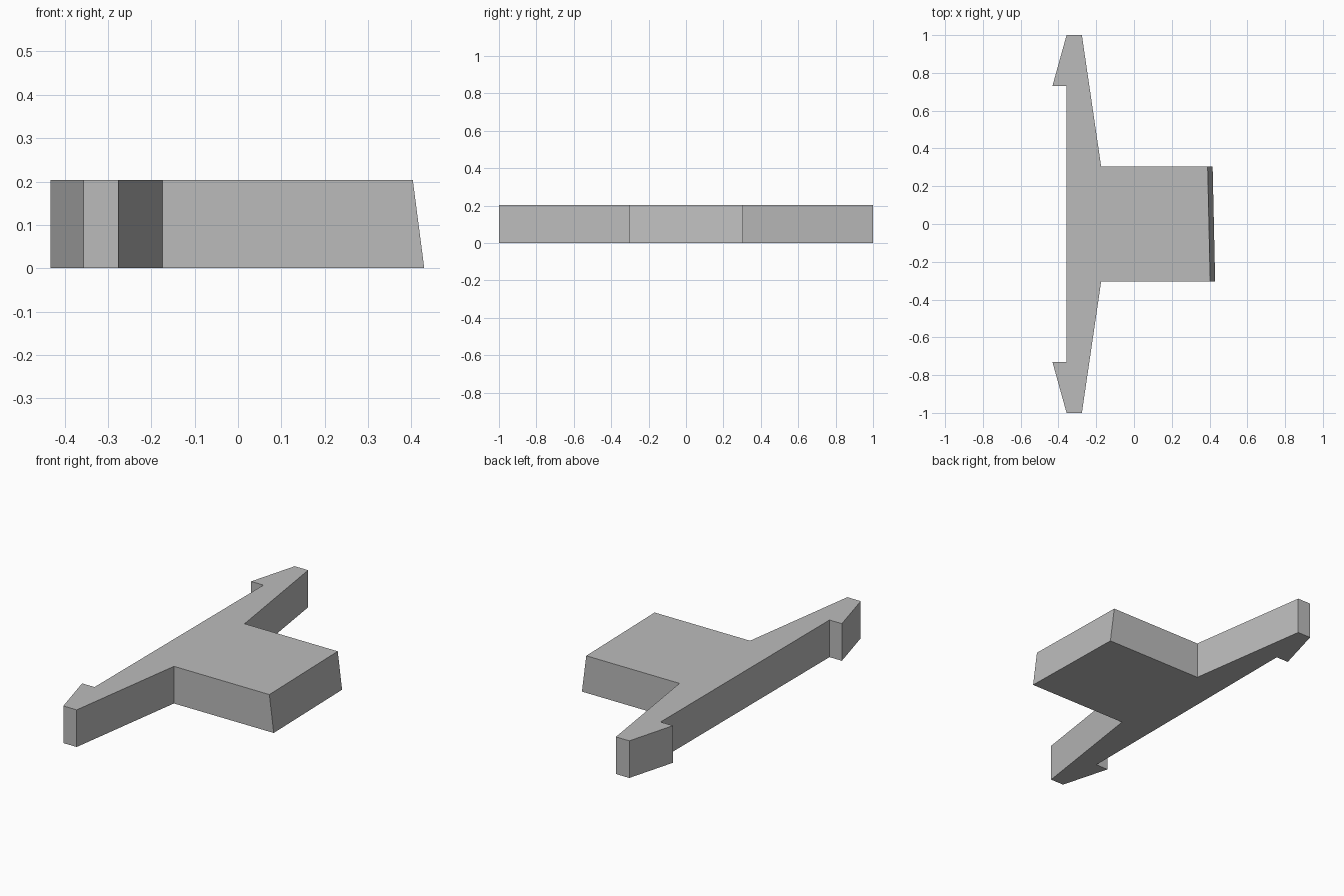
import bpy
import bmesh

cube = bpy.data.objects.get("Cube")
if cube:
    bpy.data.objects.remove(cube, do_unlink=True)

HEIGHT = 0.203

# Half outline of the plate, from the block's end round to the hooked arm tip
half = [(0.42, 0.305), (-0.174, 0.305), (-0.276, 1.0), (-0.357, 1.0),
        (-0.432, 0.73), (-0.357, 0.73)]
outline = half + [(x, -y) for x, y in reversed(half)]

# Extrude the mirrored outline
bm = bmesh.new()
base = bm.faces.new([bm.verts.new((x, y, 0)) for x, y in outline])
result = bmesh.ops.extrude_face_region(bm, geom=[base])
top = [v for v in result["geom"] if isinstance(v, bmesh.types.BMVert)]
bmesh.ops.translate(bm, verts=top, vec=(0, 0, HEIGHT))

# Slanted, slightly skewed end of the block
for v in bm.verts:
    if v.co.x > 0.4:
        v.co.x = 0.423 - 0.022 * v.co.y - 0.13 * v.co.z
bmesh.ops.recalc_face_normals(bm, faces=bm.faces)

mesh = bpy.data.meshes.new("clip_plate")
bm.to_mesh(mesh)
bm.free()
plate = bpy.data.objects.new("clip_plate", mesh)
bpy.context.collection.objects.link(plate)

# Plain grey material
grey = bpy.data.materials.new("plain_grey")
grey.use_nodes = True
colour = (0.5, 0.5, 0.5, 1)
grey.diffuse_color = colour
grey.node_tree.nodes["Principled BSDF"].inputs["Base Color"].default_value = colour
mesh.materials.append(grey)
